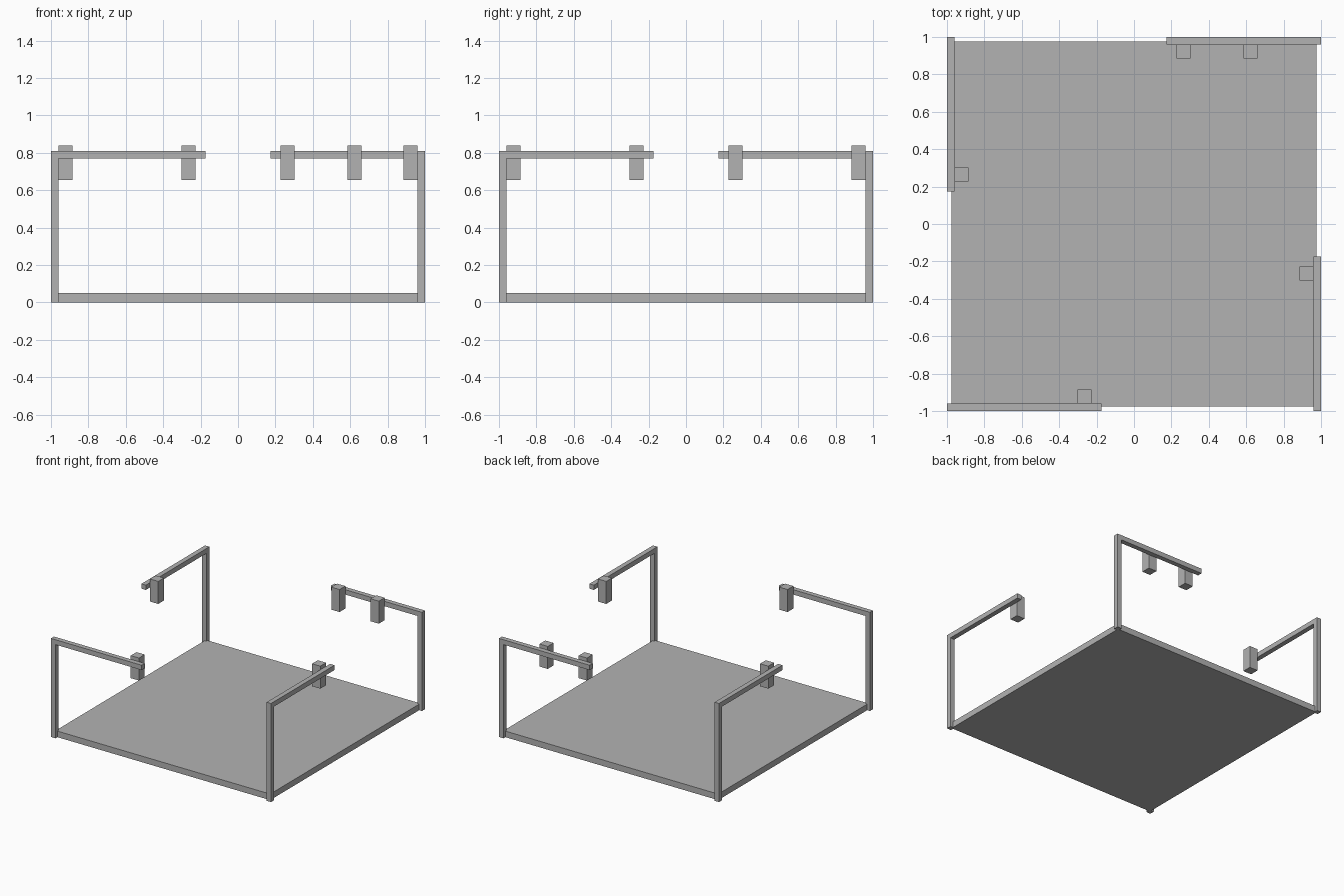
import bpy
from math import pi
from mathutils import Matrix, Vector

default = bpy.data.objects.get("Cube")
if default:
    bpy.data.objects.remove(default, do_unlink=True)

# Single flat grey
grey = bpy.data.materials.new("plain grey")
grey.use_nodes = True
colour = (0.45, 0.45, 0.45, 1)
grey.diffuse_color = colour
grey.node_tree.nodes["Principled BSDF"].inputs["Base Color"].default_value = colour


def box(name, low, high, turn=0):
    """Box between two corners, turned about the vertical axis."""
    low, high = Vector(low), Vector(high)
    bpy.ops.mesh.primitive_cube_add(size=1)
    obj = bpy.context.object
    obj.name = name
    obj.data.transform(Matrix.Rotation(turn, 4, "Z")
                       @ Matrix.Translation((low + high) / 2)
                       @ Matrix.Diagonal((*(high - low), 1)))
    obj.data.materials.append(grey)
    return obj


BAR = 0.04      # thickness of posts and arms
TOP = 0.81      # height of the posts
LAMP = 0.075    # width of a hanging lamp

# Floor slab
box("floor", (-0.975, -0.975, 0), (0.975, 0.975, 0.05))

# One post, arm and lamp per corner, repeated by quarter turns
for i, corner in enumerate(("front_right", "front_left", "back_left", "back_right")):
    turn = i * pi / 2
    box(corner + "_post", (-1, -1, 0), (BAR - 1, BAR - 1, TOP), turn)
    box(corner + "_arm", (BAR - 1, -1, TOP - BAR), (-0.175, BAR - 1, TOP), turn)
    # The back arm carries a second lamp
    starts = [-0.303, -0.66] if corner == "back_left" else [-0.303]
    for n, x in enumerate(starts, 1):
        box(f"{corner}_lamp_{n}", (x, BAR - 1, 0.655),
            (x + LAMP, BAR - 1 + LAMP, 0.84), turn)
